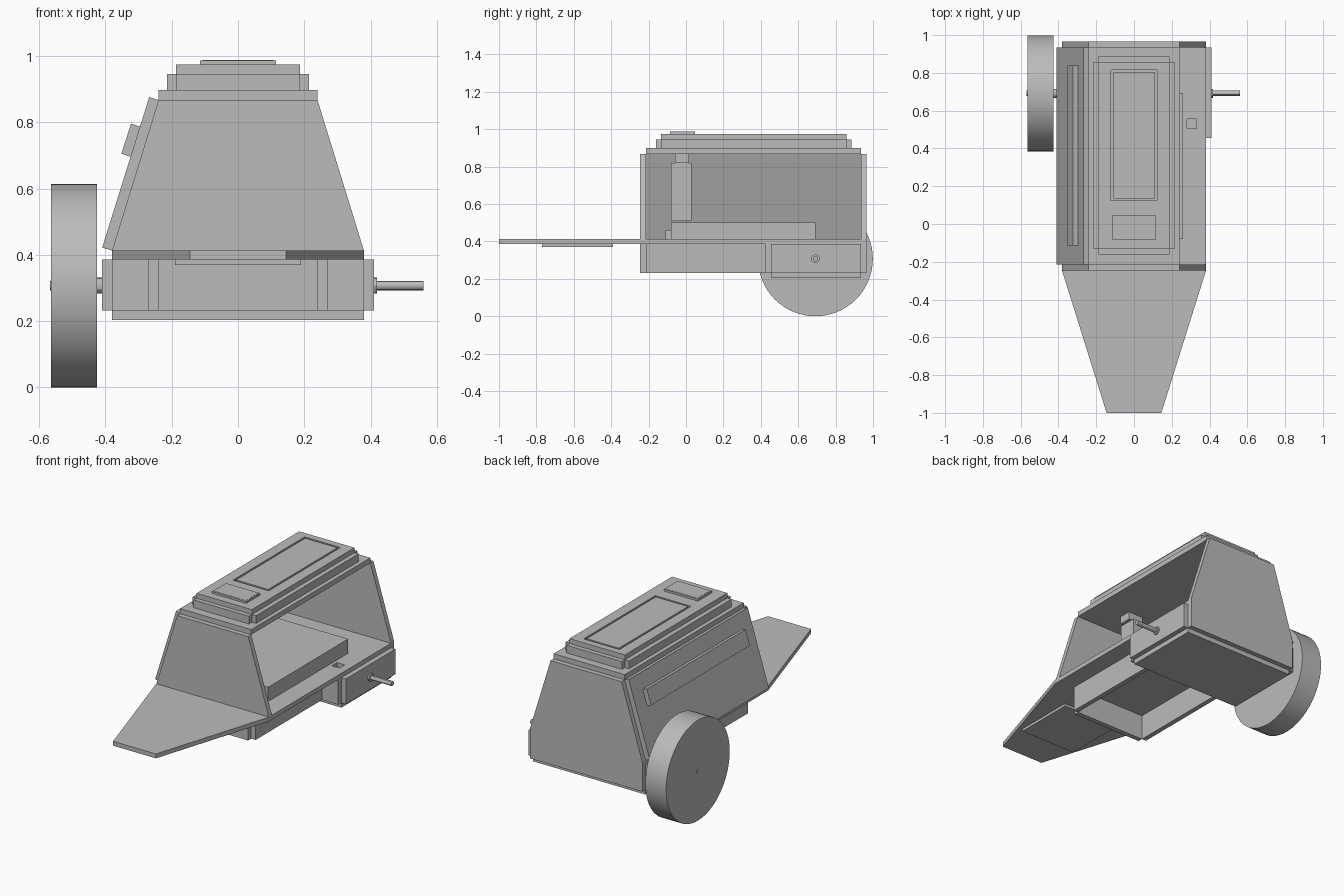
import bpy, bmesh, math
from mathutils import Matrix

cube = bpy.data.objects.get("Cube")
if cube:
    bpy.data.objects.remove(cube, do_unlink=True)

grey = bpy.data.materials.new("plain_grey")
tone = (0.5, 0.5, 0.5, 1)
grey.use_nodes = True
grey.diffuse_color = tone
grey.node_tree.nodes["Principled BSDF"].inputs["Base Color"].default_value = tone


def finish(name, bm):
    bmesh.ops.recalc_face_normals(bm, faces=bm.faces)
    mesh = bpy.data.meshes.new(name)
    bm.to_mesh(mesh)
    bm.free()
    mesh.materials.append(grey)
    obj = bpy.data.objects.new(name, mesh)
    bpy.context.collection.objects.link(obj)
    return obj


def prism(name, outline, axis, a, b):
    """Extrude a 2D outline along an axis: y takes (x, z) points, z takes (x, y)."""
    place = (lambda p, d: (p[0], d, p[1])) if axis == "y" else (lambda p, d: (p[0], p[1], d))
    bm = bmesh.new()
    low = [bm.verts.new(place(p, a)) for p in outline]
    high = [bm.verts.new(place(p, b)) for p in outline]
    bm.faces.new(low)
    bm.faces.new(high)
    n = len(outline)
    for i in range(n):
        j = (i + 1) % n
        bm.faces.new((low[i], low[j], high[j], high[i]))
    return finish(name, bm)


def box(name, x0, x1, y0, y1, z0, z1):
    return prism(name, [(x0, y0), (x1, y0), (x1, y1), (x0, y1)], "z", z0, z1)


def walls(name, x, y0, y1, z0, z1, t, parts=("left", "right", "front", "back")):
    """Thin plates around a rectangle, leaving notched corners."""
    spans = {"left": (x, x + t, y0, y1), "right": (-x - t, -x, y0, y1),
             "front": (-x, x, y0 - t, y0), "back": (-x, x, y1, y1 + t)}
    for part in parts:
        box(f"{name}_{part}", *spans[part], z0, z1)


def rod(name, r, x0, x1, sides):
    bm = bmesh.new()
    bmesh.ops.create_cone(bm, cap_ends=True, segments=sides, radius1=r, radius2=r, depth=x1 - x0)
    turn = Matrix.Rotation(math.pi / 2, 4, "Y")
    bmesh.ops.transform(bm, matrix=Matrix.Translation(((x0 + x1) / 2, 0.692, 0.307)) @ turn, verts=bm.verts)
    obj = finish(name, bm)
    bpy.ops.object.select_all(action="DESELECT")
    obj.select_set(True)
    bpy.context.view_layer.objects.active = obj
    bpy.ops.object.shade_smooth_by_angle(angle=math.radians(30))
    return obj


FRONT, BACK, T = -0.215, 0.935, 0.03
FLOOR, CEIL = 0.413, 0.867

# Floor with tapered nose and a square socket
floor = prism("floor", [(-0.145, -1), (0.145, -1), (0.38, -0.25), (0.38, BACK + T),
                        (-0.38, BACK + T), (-0.38, -0.25)], "z", 0.386, FLOOR)
cutter = box("socket_cutter", 0.28, 0.332, 0.505, 0.557, 0.3, 0.5)
cutter.hide_render = True
cutter.hide_viewport = True
cutter.display_type = "WIRE"
cut = floor.modifiers.new("socket", "BOOLEAN")
cut.operation = "DIFFERENCE"
cut.solver = "EXACT"
cut.object = cutter
box("nose_underplate", -0.19, 0.19, -0.77, -0.39, 0.37, 0.386)

# Open front chassis frame and boxed rear chassis
walls("chassis_frame", 0.24, FRONT, 0.425, 0.232, 0.386, T, ("left", "right", "front"))
walls("rear_box", 0.38, 0.455, BACK, 0.232, 0.386, T)
box("rear_box_bottom", -0.38, 0.38, 0.455, BACK, 0.203, 0.232)

# Cabin end panels, closed right side and its raised strip
end = [(-0.38, FLOOR), (0.38, FLOOR), (0.24, CEIL), (-0.24, CEIL)]
prism("front_panel", end, "y", FRONT - T, FRONT)
prism("back_panel", end, "y", BACK, BACK + T)
prism("side_panel", [(-0.41, 0.422), (-0.38, FLOOR), (-0.24, CEIL), (-0.268, 0.876)], "y", FRONT, BACK)
prism("side_strip", [(-0.352, 0.705), (-0.324, 0.696), (-0.295, 0.787), (-0.323, 0.796)], "y", -0.115, 0.84)

# Stepped roof
box("roof_plate", -0.24, 0.24, FRONT, BACK, CEIL, 0.898)
walls("roof_step", 0.187, -0.133, 0.858, 0.898, 0.945, 0.028)
box("roof_core", -0.187, 0.187, -0.133, 0.858, 0.898, 0.955)
LID = 0.115
for side, x0, x1 in (("right", -0.187, -LID - 0.006), ("left", LID + 0.006, 0.187)):
    box("roof_top_" + side, x0, x1, -0.133, 0.858, 0.955, 0.975)
for part, y0, y1 in (("front", -0.133, 0.124), ("back", 0.816, 0.858)):
    box("roof_top_" + part, -LID - 0.006, LID + 0.006, y0, y1, 0.955, 0.975)
box("roof_lid", -LID + 0.006, LID - 0.006, 0.136, 0.804, 0.955, 0.975)
box("hatch", -LID, LID, -0.085, 0.048, 0.975, 0.987)
box("hatch_top", -0.107, 0.107, -0.076, 0.04, 0.987, 0.988)

# Interior bench and hanging post
box("bench", -0.26, 0.26, -0.08, 0.693, FLOOR, 0.5)
box("bench_step", -0.23, 0.23, -0.11, -0.08, FLOOR, 0.46)
box("post", -0.03, 0.03, -0.08, 0.03, 0.51, 0.82)
box("post_mount", -0.05, 0.05, -0.06, 0.015, 0.82, CEIL)

# Wheel, axle and collars
rod("wheel", 0.307, -0.565, -0.425, 64)
rod("axle", 0.014, -0.568, 0.56, 12)
rod("collar_right", 0.024, -0.425, -0.40, 12)
rod("collar_left", 0.024, 0.40, 0.419, 12)
